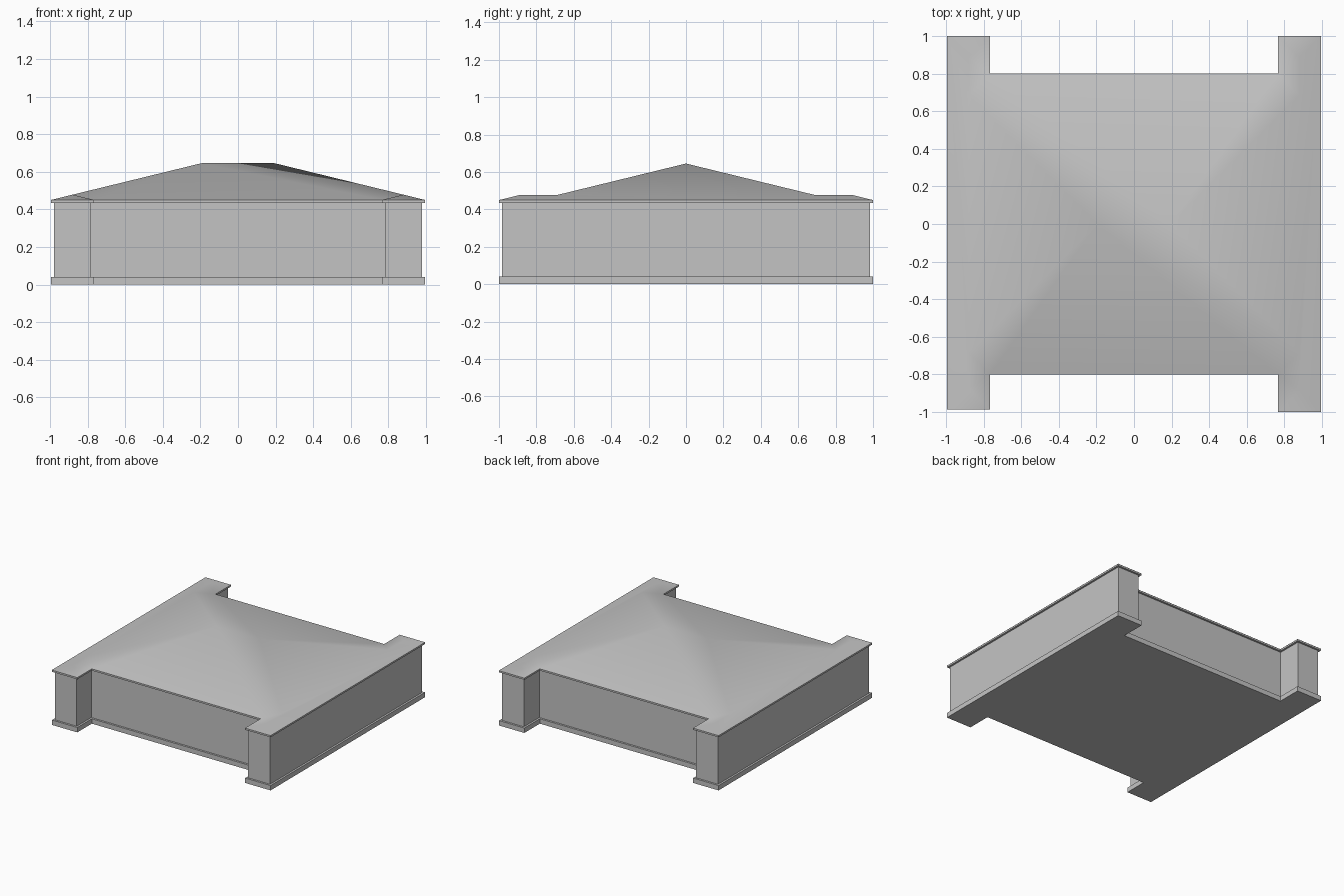
import bpy
import bmesh

cube = bpy.data.objects.get("Cube")
if cube:
    bpy.data.objects.remove(cube, do_unlink=True)

# One plain grey for the whole building
grey = bpy.data.materials.new("plain_grey")
grey.use_nodes = True
colour = (0.55, 0.55, 0.55, 1)
grey.diffuse_color = colour
grey.node_tree.nodes["Principled BSDF"].inputs["Base Color"].default_value = colour

OUTER, INNER, NOTCH = 0.995, 0.765, 0.8
EAVE_Z, PITCH = 0.45, 0.244


def wing_end(sx, sy):
    """Depth of a wing; the front right one is slightly shorter."""
    return 0.988 if (sx, sy) == (-1, -1) else 1.0


def corner(sx, sy, d=0):
    """Four outline points of one wing, from its inner corner to its side."""
    end = sy * (wing_end(sx, sy) - d)
    return [(sx * (INNER + d), sy * (NOTCH - d)), (sx * (INNER + d), end),
            (sx * (OUTER - d), end)]


def outline(d):
    """H-shaped plan, inset by d, counter-clockwise."""
    return (corner(1, -1, d) + corner(1, 1, d)[::-1]
            + corner(-1, 1, d) + corner(-1, -1, d)[::-1])


def finish(bm, name):
    mesh = bpy.data.meshes.new(name)
    bm.to_mesh(mesh)
    bm.free()
    mesh.materials.append(grey)
    obj = bpy.data.objects.new(name, mesh)
    bpy.context.collection.objects.link(obj)
    return obj


def prism(name, d, z0, z1):
    bm = bmesh.new()
    base = bm.faces.new([bm.verts.new((x, y, z0)) for x, y in outline(d)])
    ext = bmesh.ops.extrude_face_region(bm, geom=[base], use_keep_orig=True)
    top = [v for v in ext["geom"] if isinstance(v, bmesh.types.BMVert)]
    bmesh.ops.translate(bm, verts=top, vec=(0, 0, z1 - z0))
    bmesh.ops.recalc_face_normals(bm, faces=bm.faces)
    return finish(bm, name)


# Plinth, walls and eave band
prism("plinth", 0, 0, 0.04)
prism("walls", 0.016, 0.04, 0.435)
prism("eave_band", 0, 0.435, EAVE_Z - 0.001)

# Hipped roof with a small hipped ridge over each wing
bm = bmesh.new()
half = (OUTER - INNER) / 2
ridge = {s: bm.verts.new((s * (OUTER - NOTCH), 0, EAVE_Z + PITCH * NOTCH))
         for s in (-1, 1)}
wings = {}
for sx in (-1, 1):
    for sy in (-1, 1):
        eave = [bm.verts.new((x, y, EAVE_Z)) for x, y in corner(sx, sy)]
        x, z = sx * (INNER + half), EAVE_Z + PITCH * half
        tip = bm.verts.new((x, sy * (wing_end(sx, sy) - half), z))
        valley = bm.verts.new((x, sy * (NOTCH - half), z))
        wings[sx, sy] = eave + [tip, valley]
        bm.faces.new((eave[1], eave[2], tip))
        bm.faces.new((eave[0], eave[1], tip, valley))

for s in (-1, 1):
    # Side slope
    front, back = wings[s, -1], wings[s, 1]
    bm.faces.new((front[2], back[2], back[3], back[4], front[4], front[3]))
    bm.faces.new((front[4], back[4], ridge[s]))
    # Front or back slope, fanned from one ridge end
    near, far = wings[s, s], wings[-s, s]
    fan = [near[4], near[0], far[0], far[4], ridge[-s]]
    for a, b in zip(fan, fan[1:]):
        bm.faces.new((ridge[s], a, b))

for f in bm.faces:
    f.smooth = True
    f.normal_update()
    if f.normal.z < 0:
        f.normal_flip()
roof = finish(bm, "roof")
weighted = roof.modifiers.new("soft_slopes", "WEIGHTED_NORMAL")
weighted.mode = "FACE_AREA"
